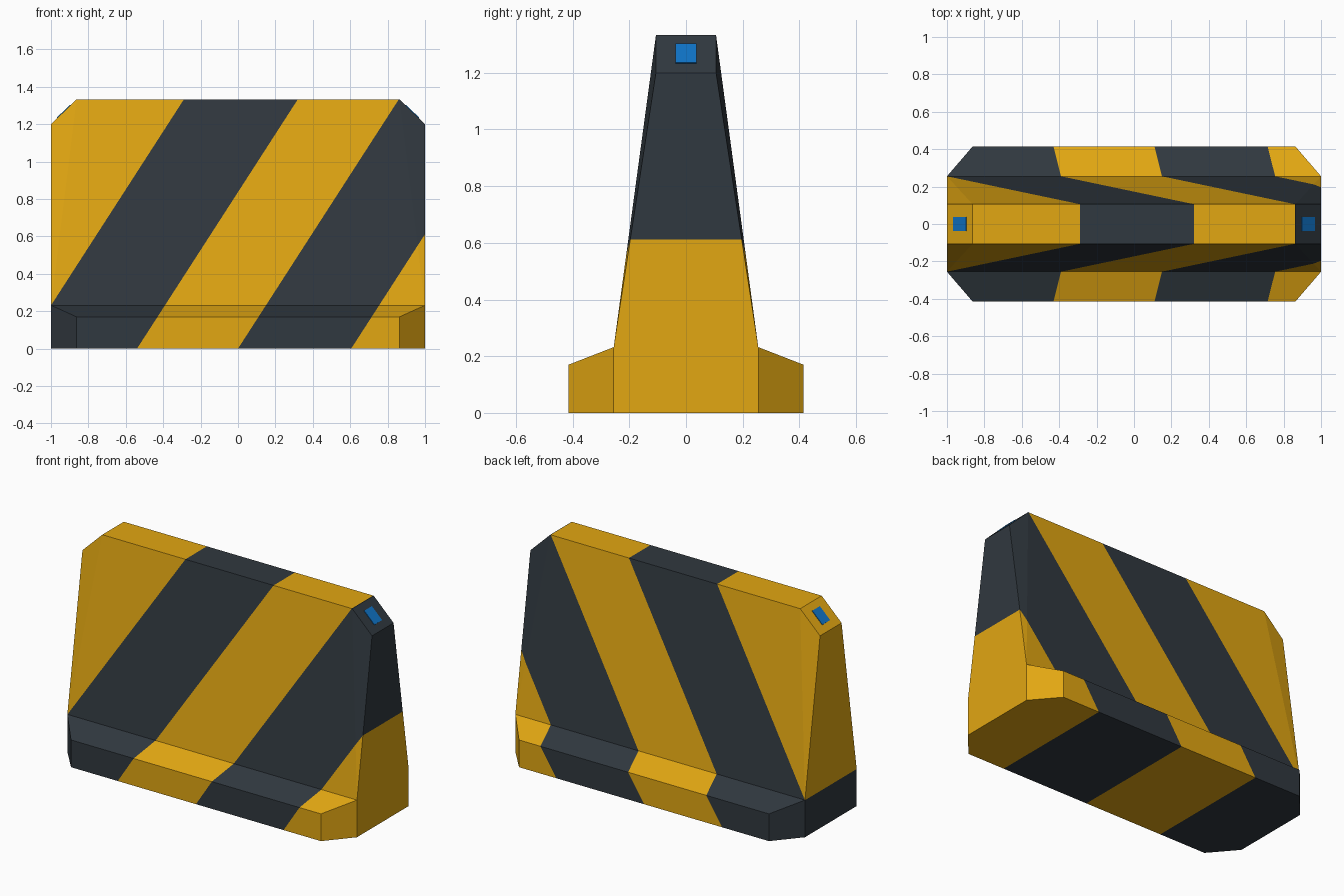
import bpy, bmesh, math
from mathutils import Vector, Matrix

if "Cube" in bpy.data.objects:
    bpy.data.objects.remove(bpy.data.objects["Cube"])


def material(name, rgb):
    m = bpy.data.materials.new(name)
    m.diffuse_color = (*rgb, 1)
    m.use_nodes = True
    m.node_tree.nodes["Principled BSDF"].inputs["Base Color"].default_value = m.diffuse_color
    return m


yellow = material("warning_yellow", (0.76, 0.385, 0.006))
dark = material("dark_slate", (0.030, 0.040, 0.050))
blue = material("blue_marker", (0.005, 0.175, 0.57))


def finish(bm, name, mats):
    me = bpy.data.meshes.new(name)
    bm.to_mesh(me)
    bm.free()
    for m in mats:
        me.materials.append(m)
    ob = bpy.data.objects.new(name, me)
    bpy.context.collection.objects.link(ob)
    return ob


# Main dimensions
L, LI = 1.0, 0.863                  # full half length, half length inside the chamfers
YT, YB, YK = 0.106, 0.255, 0.4145   # half widths: top, wall foot, kerb
H, HC, HF, HK = 1.333, 1.2, 0.232, 0.17  # heights: top, chamfer, wall foot, kerb

# Barrier shell: tapered wall with a kerb along both sides
bm = bmesh.new()


def face(*pts):
    bm.faces.new([bm.verts.new(p) for p in pts])


face((-LI, -YT, H), (LI, -YT, H), (LI, YT, H), (-LI, YT, H))
face((-L, -YB, 0), (-LI, -YK, 0), (LI, -YK, 0), (L, -YB, 0),
     (L, YB, 0), (LI, YK, 0), (-LI, YK, 0), (-L, YB, 0))
for s in (-1, 1):
    # sloped wall, kerb top, kerb front
    face((-LI, s*YT, H), (LI, s*YT, H), (L, s*YB, HF), (-L, s*YB, HF))
    face((-L, s*YB, HF), (L, s*YB, HF), (LI, s*YK, HK), (-LI, s*YK, HK))
    face((-LI, s*YK, HK), (LI, s*YK, HK), (LI, s*YK, 0), (-LI, s*YK, 0))
    for e in (-1, 1):
        # wall corner sliver and angled kerb end
        face((e*LI, s*YT, H), (e*L, s*YT, HC), (e*L, s*YB, HF))
        face((e*L, s*YB, HF), (e*LI, s*YK, HK), (e*LI, s*YK, 0), (e*L, s*YB, 0))
for e in (-1, 1):
    # top chamfer and flat end
    face((e*LI, -YT, H), (e*LI, YT, H), (e*L, YT, HC), (e*L, -YT, HC))
    face((e*L, -YT, HC), (e*L, YT, HC), (e*L, YB, HF), (e*L, YB, 0),
         (e*L, -YB, 0), (e*L, -YB, HF))
bmesh.ops.remove_doubles(bm, verts=bm.verts[:], dist=1e-4)

# Diagonal stripes: cut by slanted planes, colour alternating bands
SLOPE = 0.645
CUTS = (-1.149, -0.54, 0.0, 0.605)
for c in CUTS:
    bmesh.ops.bisect_plane(bm, geom=bm.verts[:] + bm.edges[:] + bm.faces[:], dist=1e-5,
                           plane_co=(c, 0, 0), plane_no=Vector((1, 0, -SLOPE)).normalized())
bmesh.ops.recalc_face_normals(bm, faces=bm.faces[:])
for f in bm.faces:
    p = f.calc_center_median()
    f.material_index = sum(p.x - SLOPE * p.z > c for c in CUTS) % 2
finish(bm, "striped_barrier", (yellow, dark))

# Blue marker plates on the two end chamfers
angle = math.atan2(H - HC, L - LI)
for e, name in ((-1, "left_marker"), (1, "right_marker")):
    bm = bmesh.new()
    bmesh.ops.create_cube(bm, size=1)
    place = (Matrix.Translation((e * (L + LI) / 2, 0, (H + HC) / 2 + 0.001))
             @ Matrix.Rotation(e * angle, 4, 'Y') @ Matrix.Diagonal((0.098, 0.075, 0.006, 1)))
    bmesh.ops.transform(bm, matrix=place, verts=bm.verts[:])
    finish(bm, name, (blue,))
